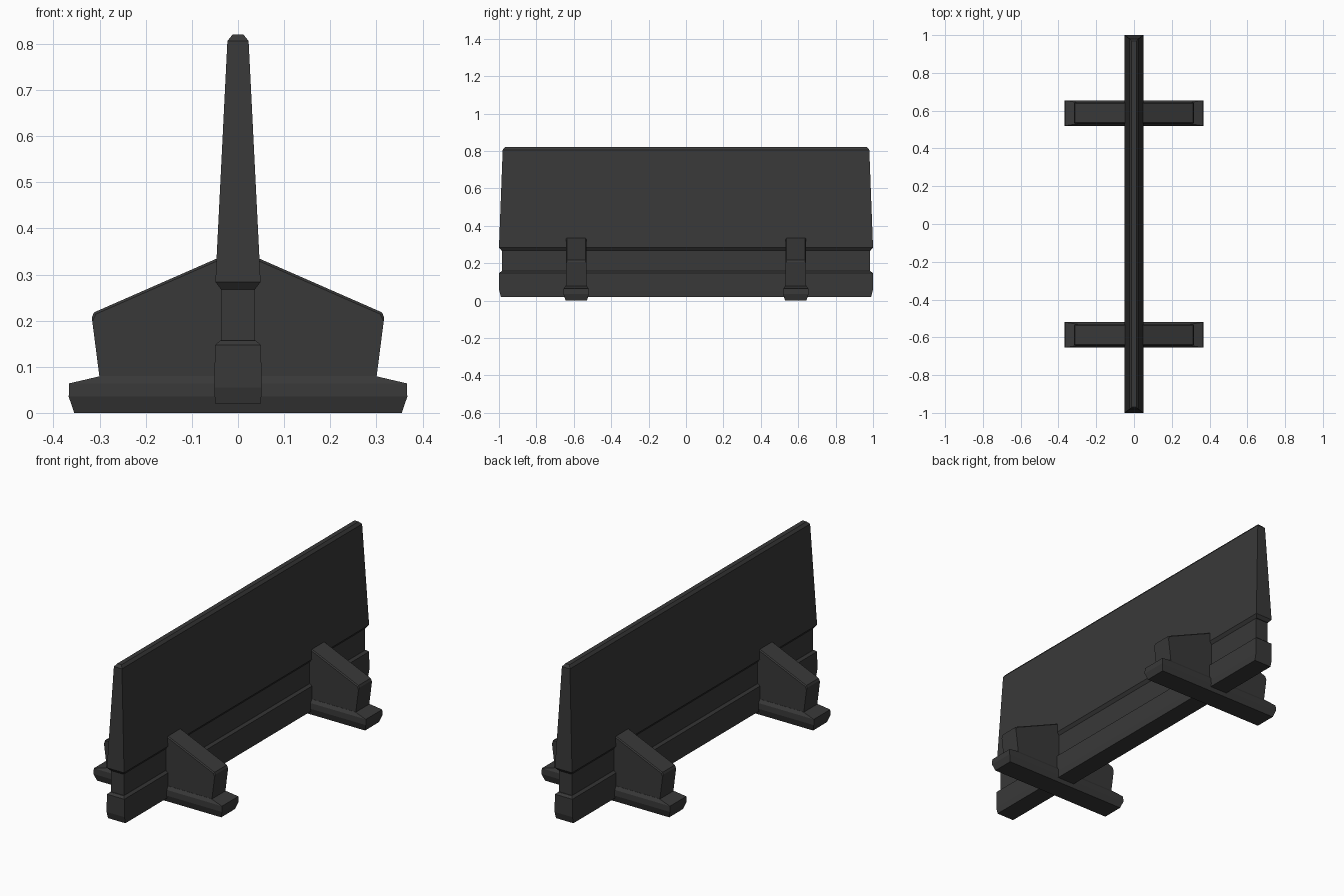
import bpy, bmesh

if "Cube" in bpy.data.objects:
    bpy.data.objects.remove(bpy.data.objects["Cube"])

charcoal = bpy.data.materials.new("charcoal plastic")
charcoal.diffuse_color = (0.04, 0.04, 0.04, 1)
charcoal.use_nodes = True
charcoal.node_tree.nodes["Principled BSDF"].inputs["Base Color"].default_value = charcoal.diffuse_color


def finish(bm, name):
    bmesh.ops.recalc_face_normals(bm, faces=bm.faces)
    mesh = bpy.data.meshes.new(name)
    bm.to_mesh(mesh)
    bm.free()
    mesh.materials.append(charcoal)
    obj = bpy.data.objects.new(name, mesh)
    bpy.context.collection.objects.link(obj)
    return obj


def rect_loft(name, sections, y=0):
    """Stack rectangles given as (z, half x, half y)."""
    bm = bmesh.new()
    rings = [[bm.verts.new((sx * hx, y + sy * hy, z))
              for sx, sy in ((-1, -1), (1, -1), (1, 1), (-1, 1))]
             for z, hx, hy in sections]
    for a, b in zip(rings, rings[1:]):
        for i in range(4):
            j = (i + 1) % 4
            bm.faces.new((a[i], a[j], b[j], b[i]))
    bm.faces.new(rings[0][::-1])
    bm.faces.new(rings[-1])
    return finish(bm, name)


def bracket(name, y, half=0.055):
    """Gusset profile extruded along y, with chamfered sloping top edges."""
    right = [(0.30, 0.075), (0.317, 0.207), (0.312, 0.218), (0.045, 0.335)]
    profile = right + [(-x, z) for x, z in reversed(right)]
    bm = bmesh.new()
    face = bm.faces.new([bm.verts.new((x, y - half, z)) for x, z in profile])
    ext = bmesh.ops.extrude_face_region(bm, geom=[face])
    bmesh.ops.translate(bm, vec=(0, 2 * half, 0),
                        verts=[v for v in ext["geom"] if isinstance(v, bmesh.types.BMVert)])
    rim = [e for e in bm.edges
           if all(v.co.z > 0.2 for v in e.verts)
           and abs(e.verts[0].co.y - e.verts[1].co.y) < 1e-4]
    bmesh.ops.bevel(bm, geom=rim, offset=0.005, segments=1, affect='EDGES')
    return finish(bm, name)


# Tapered upper panel
rect_loft("upper_panel", [(0.268, 0.037, 0.987), (0.284, 0.049, 1.0),
                          (0.806, 0.023, 0.98), (0.82, 0.012, 0.968)])
# Recessed middle web
rect_loft("middle_web", [(0.14, 0.037, 0.983), (0.275, 0.037, 0.983)])
# Lower beam
rect_loft("lower_beam", [(0.02, 0.05, 0.99), (0.055, 0.051, 0.999),
                         (0.147, 0.05, 0.999), (0.157, 0.038, 0.987)])

# Cross feet with gusset brackets
for y, side in ((-0.587, "front"), (0.587, "back")):
    rect_loft(side + "_foot", [(0, 0.355, 0.057), (0.035, 0.367, 0.068),
                               (0.064, 0.366, 0.067), (0.08, 0.297, 0.056)], y)
    bracket(side + "_bracket", y)
